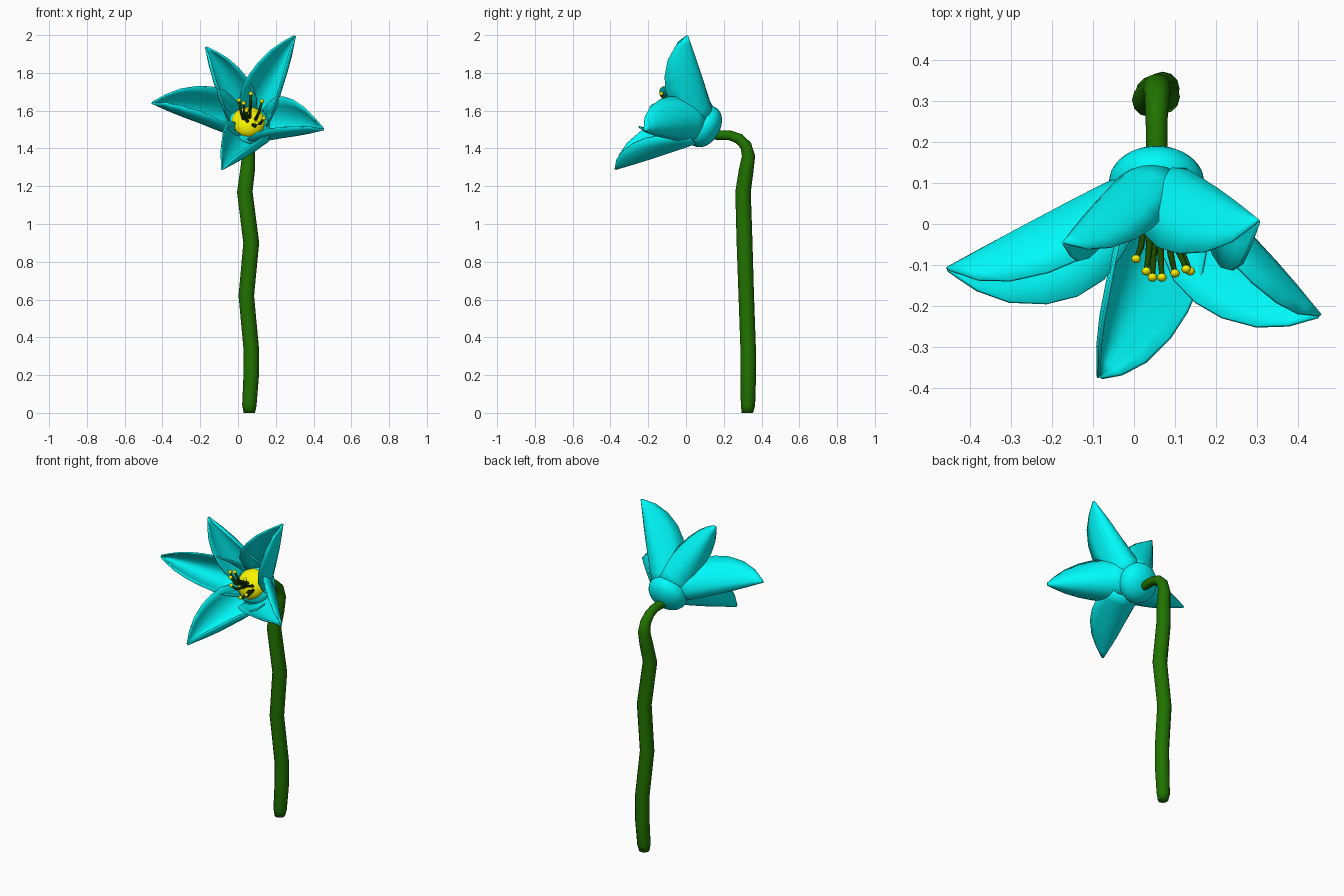
import bpy, bmesh, math
from mathutils import Vector, Matrix

if "Cube" in bpy.data.objects:
    bpy.data.objects.remove(bpy.data.objects["Cube"])


def material(name, rgb):
    m = bpy.data.materials.new(name)
    m.diffuse_color = (*rgb, 1)
    m.use_nodes = True
    m.node_tree.nodes["Principled BSDF"].inputs["Base Color"].default_value = m.diffuse_color
    return m


CYAN = material("petal_cyan", (0.0, 0.95, 0.95))
GREEN = material("stem_green", (0.015, 0.17, 0.0))
DARK = material("filament_green", (0.01, 0.07, 0.0))
YELLOW = material("pollen_yellow", (0.95, 0.9, 0.0))

# flower frame: bloom centre, facing axis, and its own right/up directions
CENTRE = Vector((0.055, 0.10, 1.515))
AXIS = Vector((0, -0.866, 0.5))
RIGHT = Vector((1, 0, 0))
UP = Vector((0, 0.5, 0.866))
FRAME = Matrix((RIGHT, UP, AXIS)).transposed().to_4x4()


def finish(name, bm, mat):
    me = bpy.data.meshes.new(name)
    bm.to_mesh(me)
    bm.free()
    for p in me.polygons:
        p.use_smooth = True
    me.materials.append(mat)
    ob = bpy.data.objects.new(name, me)
    bpy.context.collection.objects.link(ob)
    return ob


def ellipsoid(name, centre, radii, mat, segs=24, rings=14):
    bm = bmesh.new()
    bmesh.ops.create_uvsphere(bm, u_segments=segs, v_segments=rings, radius=1)
    bm.transform(Matrix.Translation(centre) @ FRAME @ Matrix.Diagonal((*radii, 1)))
    return finish(name, bm, mat)


def tube(name, points, mat, sides=12):
    # points are (x, y, z, radius)
    bm = bmesh.new()
    pos = [Vector(p[:3]) for p in points]
    loops, last = [], len(pos) - 1
    for i, p in enumerate(points):
        d = (pos[min(i + 1, last)] - pos[max(i - 1, 0)]).normalized()
        if i == 0 and p[2] == 0:
            d = Vector((0, 0, 1))
        a = (RIGHT - d * RIGHT.dot(d)).normalized()
        b = d.cross(a)
        loops.append([bm.verts.new(pos[i] + p[3] * (a * math.cos(t) + b * math.sin(t)))
                      for t in (2 * math.pi * k / sides for k in range(sides))])
    for lo, hi in zip(loops, loops[1:]):
        for k in range(sides):
            j = (k + 1) % sides
            bm.faces.new((lo[k], lo[j], hi[j], hi[k]))
    bm.faces.new(loops[0][::-1])
    bm.faces.new(loops[-1])
    return finish(name, bm, mat)


def petal(name, base_angle, tip, half_width, depth):
    # boat-shaped petal: straight rib at the back, deep half-ellipse section opening forward
    t0 = math.radians(base_angle)
    radial = RIGHT * math.cos(t0) + UP * math.sin(t0)
    base = CENTRE + radial * 0.085 - AXIS * 0.01
    tip = Vector(tip)
    along = (tip - base).normalized()
    side = AXIS.cross(along).normalized()
    inward = along.cross(side)
    if inward.dot(AXIS) < 0:
        inward.negate()
    # fraction along rib, width factor, depth factor
    rows = [(0, .92, .46), (.14, 1.08, .7), (.3, 1.1, .93), (.47, 1, 1), (.63, .85, .93),
            (.8, .58, .72), (.92, .28, .42), (1, .03, .04)]
    cols = 9
    bm = bmesh.new()
    grid = []
    for t, w, d in rows:
        c = base.lerp(tip, t) - inward * 0.006 * math.sin(math.pi * t)
        grid.append([])
        for k in range(cols):
            a = math.radians(-83 + 166 * k / (cols - 1))
            grid[-1].append(bm.verts.new(c + side * half_width * w * math.sin(a)
                                         + inward * depth * d * (1 - math.cos(a))))
    for lo, hi in zip(grid, grid[1:]):
        for k in range(cols - 1):
            bm.faces.new((lo[k], lo[k + 1], hi[k + 1], hi[k]))
    ob = finish(name, bm, CYAN)
    mod = ob.modifiers.new("thickness", "SOLIDIFY")
    mod.thickness = 0.008
    mod.offset = 0
    return ob


# stem: wavy stalk hooking forward into the back of the bloom
tube("stem", [
    (.06, .325, 0, .030), (.06, .328, .04, .038), (.07, .33, .2, .041), (.07, .329, .34, .041),
    (.044, .319, .62, .041), (.07, .31, .90, .042), (.036, .302, 1.17, .041),
    (.05, .318, 1.28, .039), (.056, .331, 1.36, .035), (.056, .317, 1.415, .031),
    (.055, .28, 1.452, .028), (.055, .23, 1.470, .026), (.055, .17, 1.470, .026),
    (.055, .12, 1.48, .026)], GREEN)

# cup behind the petals and pollen disc in front
ellipsoid("flower_cup", CENTRE, (.117, .117, .08), CYAN)
ellipsoid("pollen_disc", CENTRE + AXIS * 0.045, (.09, .09, .06), YELLOW)

# five petals
for name, angle, tip, w, d in [
        ("petal_upper_right", 50, (.302, .008, 1.995), .092, .205),
        ("petal_upper_left", 122, (-.17, -.045, 1.935), .09, .13),
        ("petal_left", 182, (-.455, -.108, 1.64), .09, .215),
        ("petal_bottom", 280, (-.085, -.373, 1.29), .105, .165),
        ("petal_right", 338, (.453, -.222, 1.50), .11, .185)]:
    petal(name, angle, tip, w, d)

# stamens: bent filaments with yellow anthers
tips = [(.005, -.085, 1.655), (.03, -.115, 1.64), (.068, -.13, 1.69),
        (.127, -.11, 1.65), (.137, -.115, 1.56), (.10, -.12, 1.535), (.045, -.13, 1.60)]
for i, tip in enumerate(tips):
    t = Vector(tip)
    base = Vector((.055 + (t.x - .055) * .5, .02, 1.54 + (t.z - 1.6) * .2))
    mid = base.lerp(t, .55) + Vector((0, -.02, -.015))
    tube(f"filament_{i + 1}", [(*base, .009), (*mid, .008), (*t, .006)], DARK, 8)
    ellipsoid(f"anther_{i + 1}", t, (.012, .012, .010), YELLOW, 8, 6)
